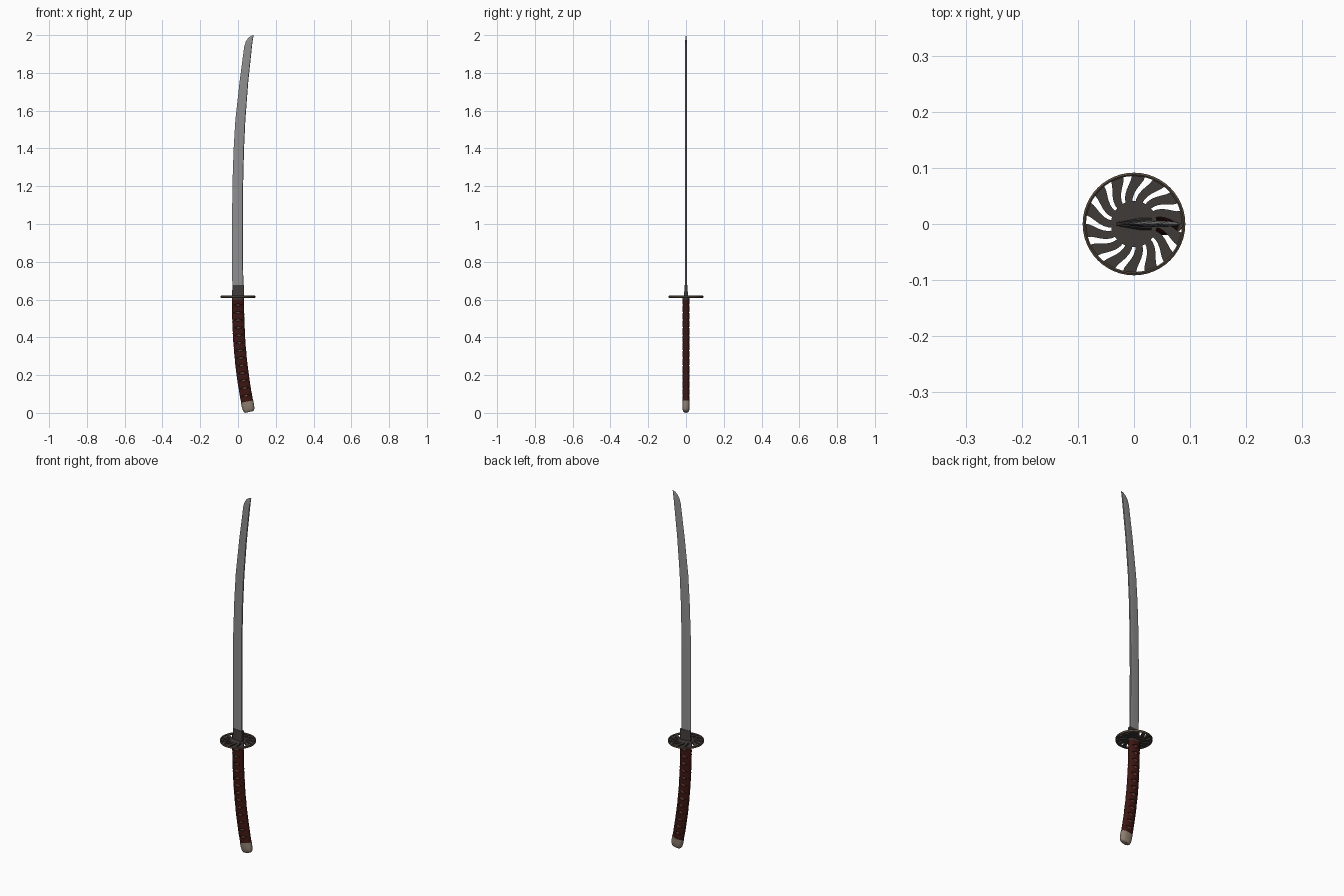
import bpy, bmesh, math
from mathutils import Vector

if "Cube" in bpy.data.objects:
    bpy.data.objects.remove(bpy.data.objects["Cube"])


def material(name, rgb):
    m = bpy.data.materials.new(name)
    m.diffuse_color = (*rgb, 1)
    m.use_nodes = True
    m.node_tree.nodes["Principled BSDF"].inputs["Base Color"].default_value = m.diffuse_color
    return m


STEEL = material("blade steel", (0.27, 0.27, 0.27))
DARK = material("dark iron", (0.05, 0.043, 0.04))
RIM = material("aged bronze", (0.09, 0.068, 0.05))
WRAP = material("dark red wrap", (0.045, 0.008, 0.006))
SKIN = material("brown inlay", (0.16, 0.07, 0.045))
HORN = material("beige cap", (0.27, 0.21, 0.16))


def loft(name, rings, mat, closed=False, angle=30):
    """Skin a list of equal-length closed rings; caps the ends unless closed."""
    bm = bmesh.new()
    vs = [[bm.verts.new(p) for p in r] for r in rings]
    n, m = len(vs[0]), len(vs)
    for i in range(m if closed else m - 1):
        a, b = vs[i], vs[(i + 1) % m]
        for j in range(n):
            k = (j + 1) % n
            bm.faces.new((a[j], a[k], b[k], b[j]))
    if not closed:
        bm.faces.new(vs[0])
        bm.faces.new(vs[-1])
    bmesh.ops.recalc_face_normals(bm, faces=bm.faces)
    me = bpy.data.meshes.new(name)
    bm.to_mesh(me)
    bm.free()
    me.materials.append(mat)
    ob = bpy.data.objects.new(name, me)
    bpy.context.collection.objects.link(ob)
    bpy.ops.object.select_all(action='DESELECT')
    ob.select_set(True)
    bpy.context.view_layer.objects.active = ob
    bpy.ops.object.shade_smooth_by_angle(angle=math.radians(angle))
    return ob


# Curved grip: a point on the oval surface at height u, angle phi
def grip(u, phi, a, b):
    t = max(0.0, (0.61 - u) / 0.56)
    slope = -0.05 * 2.2 / 0.56 * t ** 1.2
    centre = Vector((0.05 * t ** 2.2, 0, u))
    normal = Vector((1, 0, -slope)).normalized()
    c, s = math.cos(phi), math.sin(phi)
    return (centre + normal * a * math.copysign(abs(c) ** 0.85, c)
            + Vector((0, b * math.copysign(abs(s) ** 0.85, s), 0)))


def oval(u, a, b, n=32):
    return [grip(u, math.tau * i / n, a, b) for i in range(n)]


# Blade: (height, cutting edge x, spine x)
SECTIONS = [(0.62, -0.03, 0.029), (0.8, -0.031, 0.027), (1.0, -0.031, 0.026),
            (1.2, -0.030, 0.027), (1.4, -0.023, 0.032), (1.55, -0.014, 0.039),
            (1.75, 0.008, 0.054), (1.94, 0.033, 0.074), (1.965, 0.041, 0.077),
            (1.985, 0.054, 0.080), (1.995, 0.067, 0.082), (2.0, 0.082, 0.083)]
rings = []
for z, e, s in SECTIONS:
    w = s - e
    k = min(1, w / 0.04)
    ridge = e + 0.68 * w
    rings.append([(e, 0, z), (ridge, -0.005 * k, z), (s - 0.04 * w, -0.0042 * k, z),
                  (s, 0, z), (s - 0.04 * w, 0.0042 * k, z), (ridge, 0.005 * k, z)])
loft("blade", rings, STEEL, angle=15)

# Collar at the blade root, tapering upward
loft("blade_collar", [[(x0, -0.3 * y, z), (0.012, -y, z), (0.031, -y, z),
                       (0.031, y, z), (0.012, y, z), (x0, 0.3 * y, z)]
                      for z, y, x0 in ((0.618, 0.011, -0.031), (0.677, 0.007, -0.030))], DARK)

# Guard: hub, swirling spokes and rim
Z0, Z1 = 0.610, 0.620


def circle(r, z, n=48):
    return [(r * math.cos(math.tau * i / n), r * math.sin(math.tau * i / n), z) for i in range(n)]


loft("guard_hub", [circle(0.041, Z0), circle(0.041, Z1)], DARK)
loft("guard_rim", [circle(0.0855, Z0), circle(0.0855, Z1), circle(0.088, Z1 + 0.002),
                   circle(0.0915, Z1), circle(0.0915, Z0), circle(0.088, Z0 - 0.002)],
     RIM, closed=True)
SPOKES = 14
for i in range(SPOKES):
    rings = []
    for j in range(7):
        f = j / 6
        r = 0.038 + 0.049 * f
        ang = math.tau * i / SPOKES - 0.32 * f * f * (3 - 2 * f)
        half = (0.006 + 0.006 * f) / r
        rings.append([(r * math.cos(ang + d * half), r * math.sin(ang + d * half), z)
                      for d, z in ((-1, Z0), (1, Z0), (1, Z1), (-1, Z1))])
    loft(f"guard_spoke_{i + 1}", rings, DARK)

# Handle core showing through as diamonds, with collar above and cap below
loft("handle_core", [oval(0.05 + 0.56 * i / 24, 0.0295, 0.0165) for i in range(25)], SKIN)
loft("handle_collar", [oval(0.600, 0.033, 0.019), oval(0.611, 0.033, 0.019)], DARK)
loft("end_cap", [oval(u, a, b) for u, a, b in
                 ((0.060, 0.0335, 0.0195), (0.035, 0.033, 0.0195), (0.018, 0.031, 0.018),
                  (0.009, 0.027, 0.015), (0.005, 0.021, 0.011))], HORN, angle=45)

# Wrap: two families of tilted bands crossing on the flat faces
PITCH, WIDTH = 0.04, 0.029
PROFILE = [(-0.5, -0.001), (-0.42, 0.0015), (0, 0.0026), (0.42, 0.0015), (0.5, -0.001)]
for k in range(14):
    for side, sign in (("a", 1), ("b", -1)):
        rings = []
        for i in range(32):
            phi = math.tau * i / 32
            c = math.cos(phi)
            mid = 0.071 + k * PITCH + sign * PITCH / 4 * math.copysign(abs(c) ** 0.85, c)
            rings.append([grip(min(max(mid + w * WIDTH, 0.052), 0.607), phi, 0.03 + h, 0.017 + h)
                          for w, h in PROFILE])
        loft(f"wrap_band_{side}_{k + 1}", rings, WRAP, closed=True)
